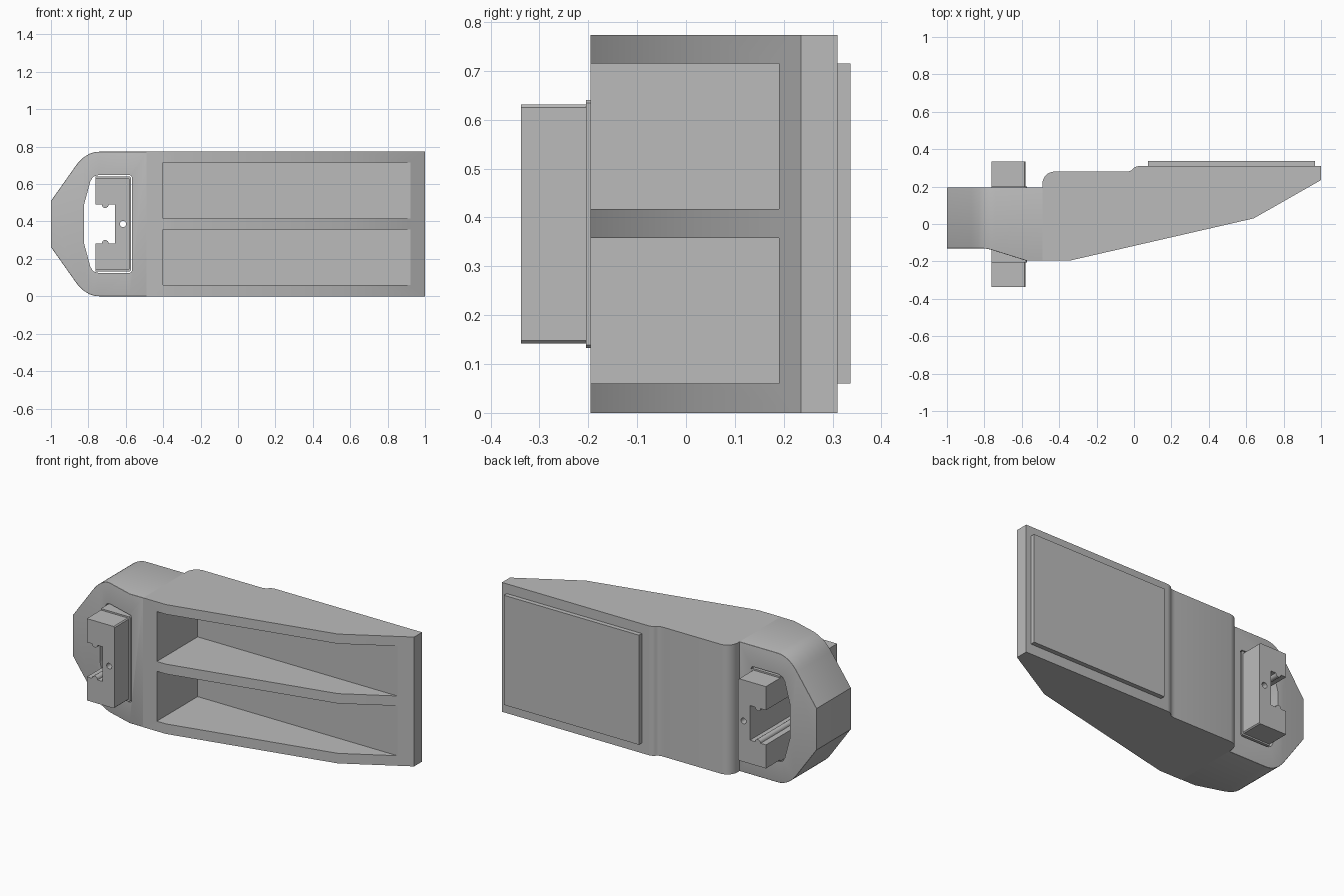
import bpy
import bmesh
from math import cos, sin, pi, radians
from mathutils import Vector

if "Cube" in bpy.data.objects:
    bpy.data.objects.remove(bpy.data.objects["Cube"], do_unlink=True)

HEIGHT = 0.773
MID = HEIGHT / 2

grey = bpy.data.materials.new("plain grey")
grey.use_nodes = True
grey.diffuse_color = (0.5, 0.5, 0.5, 1)
grey.node_tree.nodes["Principled BSDF"].inputs["Base Color"].default_value = (0.5, 0.5, 0.5, 1)


def prism(name, outline, low, high, axis):
    """Extrude a closed outline along y (x, z points) or z (x, y points)."""
    def place(p, depth):
        return (p[0], depth, p[1]) if axis == "y" else (p[0], p[1], depth)
    bm = bmesh.new()
    face = bm.faces.new([bm.verts.new(place(p, low)) for p in outline])
    extruded = bmesh.ops.extrude_face_region(bm, geom=[face])["geom"]
    shift = (0, high - low, 0) if axis == "y" else (0, 0, high - low)
    bmesh.ops.translate(bm, vec=shift, verts=[v for v in extruded if isinstance(v, bmesh.types.BMVert)])
    bmesh.ops.recalc_face_normals(bm, faces=bm.faces)
    mesh = bpy.data.meshes.new(name)
    bm.to_mesh(mesh)
    bm.free()
    mesh.materials.append(grey)
    obj = bpy.data.objects.new(name, mesh)
    bpy.context.collection.objects.link(obj)
    return obj


def box(name, x0, x1, y0, y1, z0, z1):
    return prism(name, [(x0, y0), (x1, y0), (x1, y1), (x0, y1)], z0, z1, "z")


def apply(obj, mod):
    bpy.context.view_layer.objects.active = obj
    bpy.ops.object.modifier_apply(modifier=mod.name)


def cut(obj, cutter, operation="DIFFERENCE"):
    mod = obj.modifiers.new("cut", "BOOLEAN")
    mod.operation, mod.solver, mod.object = operation, "EXACT", cutter
    apply(obj, mod)
    bpy.data.objects.remove(cutter, do_unlink=True)


def round_edges(obj, width, angle=30):
    mod = obj.modifiers.new("round", "BEVEL")
    mod.width, mod.segments = width, 3
    mod.limit_method, mod.angle_limit = "ANGLE", radians(angle)
    apply(obj, mod)


def smooth(obj):
    bpy.ops.object.select_all(action="DESELECT")
    obj.select_set(True)
    bpy.context.view_layer.objects.active = obj
    bpy.ops.object.shade_smooth_by_angle(angle=radians(25))


def curve(start, control, end, steps=8):
    """Points of a rounded corner."""
    a, b, c = Vector(start), Vector(control), Vector(end)
    ts = [i / steps for i in range(steps + 1)]
    return [tuple(a * (1 - t) ** 2 + b * 2 * t * (1 - t) + c * t * t) for t in ts]


def mirrored(upper):
    """Close an upper half outline with its mirror image below mid height."""
    return upper + [(x, HEIGHT - z) for x, z in reversed(upper)]


# Long tapering body with two open pockets in the front
body_outline = [(-0.49, -0.195), (-0.34, -0.195), (0.64, 0.03), (1.0, 0.235), (1.0, 0.31)]
body_outline += curve((0.03, 0.31), (0.005, 0.308), (-0.005, 0.295))
body_outline += curve((-0.01, 0.29), (-0.02, 0.28), (-0.05, 0.28))
body_outline += curve((-0.43, 0.28), (-0.482, 0.272), (-0.49, 0.22))
body = prism("body", body_outline, 0, HEIGHT, "z")
for bottom in (0.06, 0.417):
    cut(body, box("pocket_cutter", -0.4, 0.93, -0.5, 0.19, bottom, bottom + 0.298))
smooth(body)

# Raised plate on the back of the body
back_plate = box("back_plate", 0.075, 0.968, 0.3, 0.337, 0.06, 0.715)

# Rounded loop at the end
loop_outline = mirrored([(-1.0, 0.51)]
                        + curve((-0.87, 0.694), (-0.815, HEIGHT), (-0.74, HEIGHT))
                        + [(-0.3, HEIGHT)])
end_loop = prism("end_loop", loop_outline, -0.4, 0.195, "y")
loop_side = ([(-1.2, -0.13), (-0.82, -0.13)]
             + curve((-0.8, -0.131), (-0.77, -0.134), (-0.74, -0.145))
             + [(-0.58, -0.195), (-0.2, -0.195), (-0.2, 0.4), (-1.2, 0.4)])
cut(end_loop, prism("loop_side_cutter", loop_side, -0.2, 1, "z"), "INTERSECT")
round_edges(end_loop, 0.012, 50)
cut(end_loop, box("loop_end_cutter", -0.49, 0, -1, 1, -1, 2))

# Opening through the loop
opening = mirrored([(-0.823, 0.49), (-0.79, 0.613)]
                   + curve((-0.785, 0.622), (-0.775, 0.648), (-0.735, 0.648))
                   + curve((-0.585, 0.648), (-0.567, 0.648), (-0.567, 0.63)))
cut(end_loop, prism("opening_cutter", opening, -1, 1, "y"))
smooth(end_loop)


def clip_outline(right, top):
    """C shape, open to the left, with a small round bead in each jaw."""
    bead = [(-0.71 + 0.018 * cos(a), 0.49 - 0.018 * sin(a))
            for a in [i * pi / 8 for i in range(9)]]
    return mirrored([(-0.658, 0.49)] + bead
                    + [(-0.763, 0.49), (-0.763, top), (right - 0.006, top), (right, top - 0.006)])


# C shaped clip passing through the opening, with a slightly larger collar
for name, right, top, front, back in (("clip", -0.58, 0.631, -0.338, 0.335),
                                      ("clip_collar", -0.571, 0.64, -0.205, 0.2)):
    part = prism(name, clip_outline(right, top), front, back, "y")
    ring = [(-0.615 + 0.017 * cos(i * pi / 12), MID + 0.017 * sin(i * pi / 12)) for i in range(24)]
    cut(part, prism("pin_hole_cutter", ring, -1, 1, "y"))
    smooth(part)
